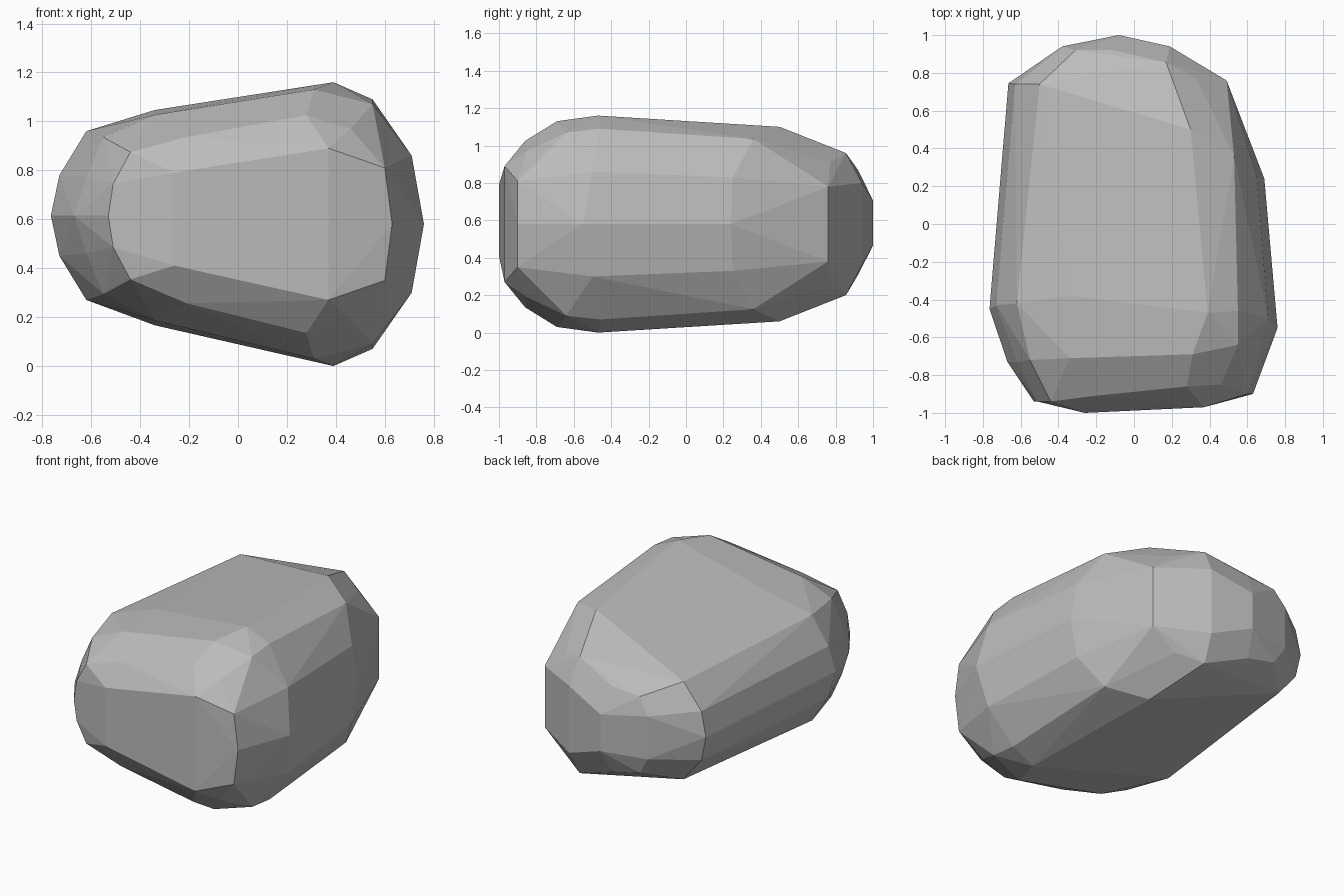
import bpy
import bmesh
from mathutils import Vector

# Remove the default cube
default = bpy.data.objects.get("Cube")
if default:
    bpy.data.objects.remove(default)

MID = 0.58    # height of the boulder's mid-plane
LIFT = 0.035  # the narrow side sits slightly higher

# Corner points of the upper half: x, y, height above the mid-plane
broad_top = [(0.39, -0.47, 0.58), (0.3, 0.5, 0.52), (-0.34, -0.38, 0.44),
             (-0.62, -0.42, 0.345), (-0.5, 0.74, 0.32)]
front_shoulder = [(0.31, -0.69, 0.55), (0.55, -0.64, 0.49), (0.28, -0.86, 0.445),
                  (0.46, -0.85, 0.39), (-0.34, -0.71, 0.42), (-0.55, -0.72, 0.32),
                  (-0.21, -0.91, 0.34)]
front_face = [(0.6, -0.9, 0.23), (0.63, -0.9, 0), (0.37, -0.97, 0.31),
              (-0.26, -1, 0.19), (-0.44, -0.94, 0.26), (-0.51, -0.94, 0.13),
              (-0.53, -0.94, 0)]
broad_side = [(0.55, -0.46, 0.51), (0.53, 0.36, 0.455), (0.71, -0.5, 0.28),
              (0.65, 0.25, 0.25), (0.76, -0.55, 0), (0.69, 0.24, 0)]
narrow_side = [(-0.73, -0.43, 0.165), (-0.765, -0.45, 0), (-0.62, -0.73, 0.155),
               (-0.67, -0.73, 0), (-0.63, 0.74, 0.16), (-0.665, 0.745, 0)]
back_end = [(-0.31, 0.92, 0.25), (-0.11, 0.92, 0.28), (0.17, 0.855, 0.38),
            (0.33, 0.77, 0.33), (0.49, 0.76, 0.2), (0.19, 0.94, 0.22),
            (-0.08, 1, 0.12), (-0.38, 0.94, 0.14)]


def mid_height(x):
    """Height of the mid-plane, rising gently towards the narrow side."""
    return MID + LIFT * min(max(-x / 0.45, 0), 1)


def mirrored(points):
    """Return the points above the mid-plane together with their reflections."""
    for x, y, rise in points:
        for side in ((1, -1) if rise else (1,)):
            yield Vector((x, y, mid_height(x) + side * rise))


def make_material(name, colour):
    material = bpy.data.materials.new(name)
    material.use_nodes = True
    material.diffuse_color = colour
    shader = material.node_tree.nodes["Principled BSDF"]
    shader.inputs["Base Color"].default_value = colour
    return material


# Wrap the corners in a faceted shell and merge nearly flat triangles
bm = bmesh.new()
for region in (broad_top, front_shoulder, front_face,
               broad_side, narrow_side, back_end):
    for corner in mirrored(region):
        bm.verts.new(corner)
hull = bmesh.ops.convex_hull(bm, input=bm.verts)
unused = {v for v in hull["geom_interior"] + hull["geom_unused"]
          if isinstance(v, bmesh.types.BMVert)}
bmesh.ops.delete(bm, geom=list(unused), context="VERTS")
bmesh.ops.dissolve_limit(bm, angle_limit=0.06, verts=bm.verts, edges=bm.edges)
bmesh.ops.recalc_face_normals(bm, faces=bm.faces)

# Flat-shaded stone body
mesh = bpy.data.meshes.new("boulder")
bm.to_mesh(mesh)
bm.free()
mesh.materials.append(make_material("stone grey", (0.5, 0.5, 0.5, 1)))
boulder = bpy.data.objects.new("boulder", mesh)
bpy.context.collection.objects.link(boulder)
